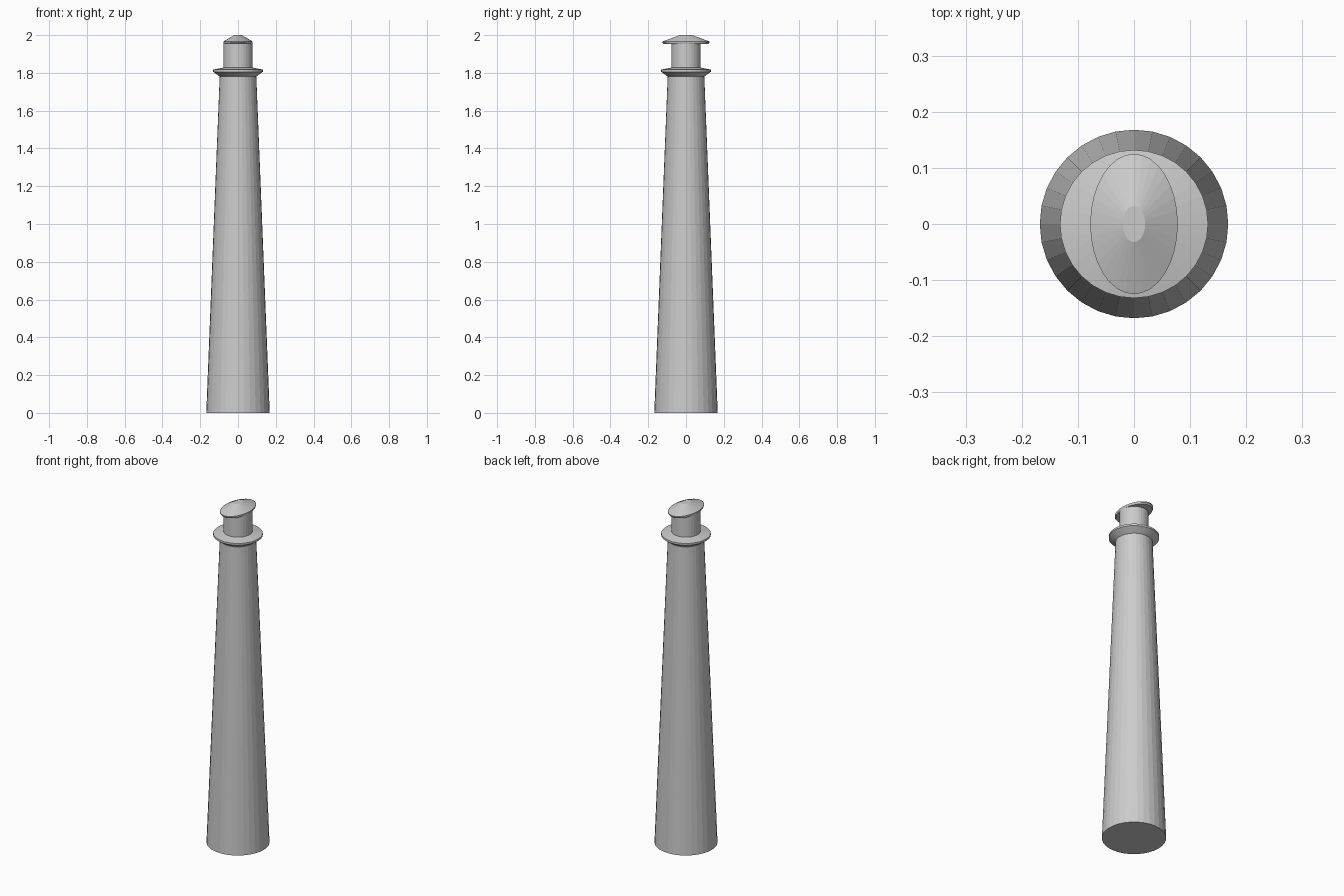
import bpy, bmesh
from math import sin, cos, tau

if "Cube" in bpy.data.objects:
    bpy.data.objects.remove(bpy.data.objects["Cube"])

SEG = 32


def lathe(name, rings):
    """Closed stack of elliptical rings given as (x radius, y radius, z)."""
    bm = bmesh.new()
    loops = [[bm.verts.new((rx * cos(tau * i / SEG), ry * sin(tau * i / SEG), z))
              for i in range(SEG)] for rx, ry, z in rings]
    for low, high in zip(loops, loops[1:]):
        for i in range(SEG):
            j = (i + 1) % SEG
            bm.faces.new((low[i], low[j], high[j], high[i]))
    bm.faces.new(loops[0][::-1])
    bm.faces.new(loops[-1])
    mesh = bpy.data.meshes.new(name)
    bm.to_mesh(mesh)
    bm.free()
    obj = bpy.data.objects.new(name, mesh)
    bpy.context.collection.objects.link(obj)
    return obj


def round_part(name, profile):
    return lathe(name, [(r, r, z) for r, z in profile])


# Tapered tower shaft
round_part("tower", [(0.168, 0), (0.097, 1.78)])

# Flared gallery with a thin rim and gently sloped deck
round_part("gallery", [(0.088, 1.775), (0.132, 1.806), (0.132, 1.817), (0.077, 1.828)])

# Lantern room
round_part("lantern", [(0.077, 1.81), (0.077, 1.955)])

# Oval roof cap
lathe("roof_cap", [(0.075, 0.119, 1.953), (0.078, 0.125, 1.96),
                   (0.078, 0.125, 1.966), (0.02, 0.032, 2.0)])
